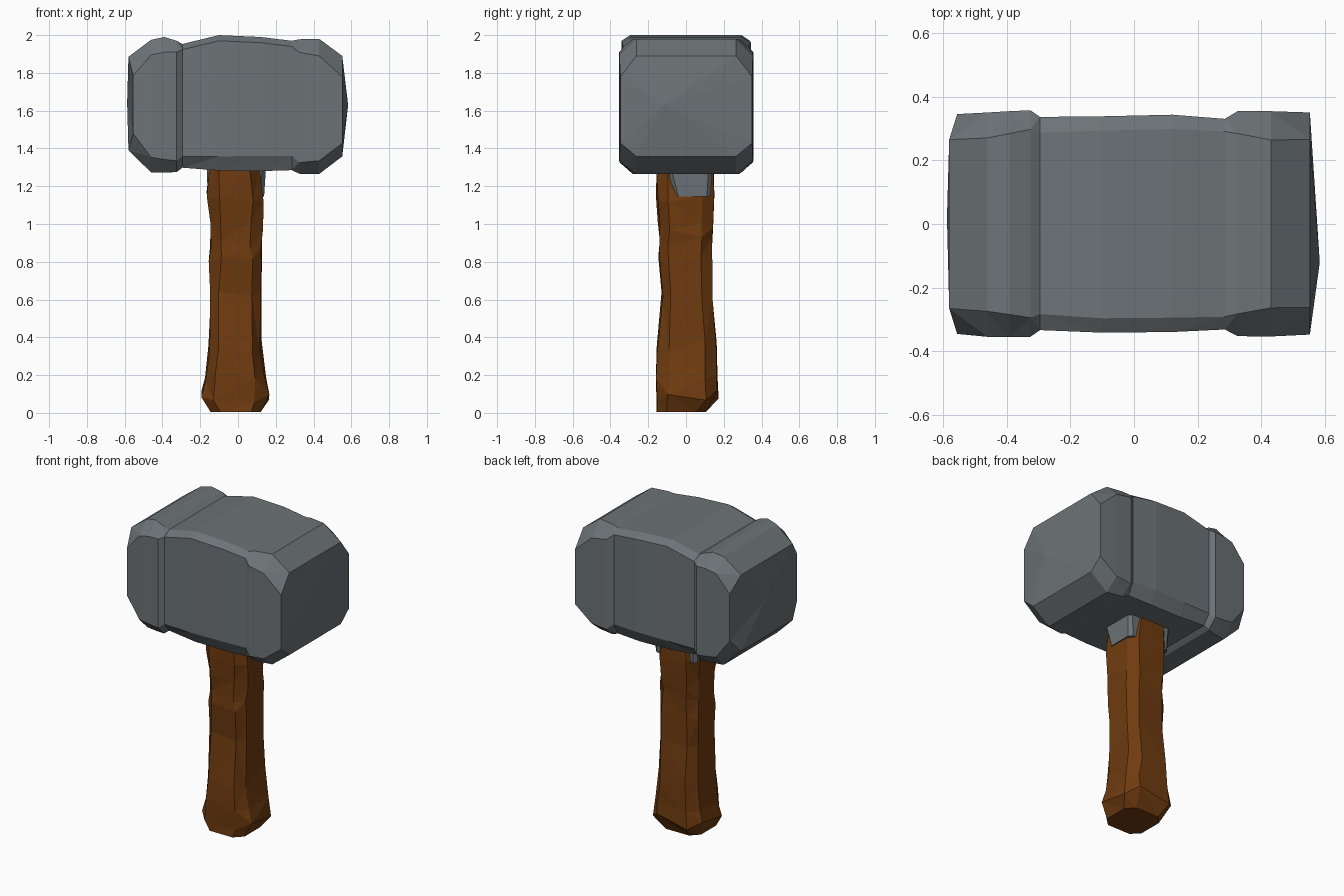
import bpy, bmesh, random
from mathutils import Vector

random.seed(4)


def material(name, rgb):
    m = bpy.data.materials.new(name)
    m.diffuse_color = (*rgb, 1)
    return m


stone = material("grey stone", (0.150, 0.172, 0.182))
wood = material("brown wood", (0.160, 0.044, 0.005))


def octagon(a0, a1, b0, b1, ca, cb0, cb1):
    """Chamfered rectangle; ca is the cut along a, cb0/cb1 the cuts along b."""
    return [(a1, b0 + cb0), (a1, b1 - cb1), (a1 - ca, b1), (a0 + ca, b1),
            (a0, b1 - cb1), (a0, b0 + cb0), (a0 + ca, b0), (a1 - ca, b0)]


def loft(name, rings, mat, start=None, end=None):
    """Skin a list of equal rings; close ends flat or onto a centre point."""
    bm = bmesh.new()
    vs = [[bm.verts.new(p) for p in r] for r in rings]
    n = len(rings[0])
    for a, b in zip(vs, vs[1:]):
        for i in range(n):
            j = (i + 1) % n
            bm.faces.new((a[i], a[j], b[j], b[i]))
    for ring, tip in ((vs[0], start), (vs[-1], end)):
        if tip is None:
            bm.faces.new(ring)
        else:
            t = bm.verts.new(tip)
            for i in range(n):
                bm.faces.new((ring[i], ring[(i + 1) % n], t))
    bmesh.ops.triangulate(bm, faces=bm.faces[:])
    bmesh.ops.recalc_face_normals(bm, faces=bm.faces[:])
    me = bpy.data.meshes.new(name)
    bm.to_mesh(me)
    bm.free()
    me.materials.append(mat)
    ob = bpy.data.objects.new(name, me)
    bpy.context.collection.objects.link(ob)
    return ob


# Hammer head: x, y low/high, z low/high, cut y, cut z bottom, cut z top
head = [
    (-0.580, -0.345, 0.345, 1.390, 1.885, 0.08, 0.09, 0.10),
    (-0.460, -0.354, 0.350, 1.273, 1.975, 0.08, 0.08, 0.08),
    (-0.390, -0.354, 0.354, 1.272, 1.990, 0.07, 0.07, 0.08),
    (-0.325, -0.354, 0.357, 1.275, 1.970, 0.06, 0.06, 0.06),
    (-0.295, -0.333, 0.336, 1.298, 1.953, 0.05, 0.06, 0.03),
    (-0.100, -0.341, 0.338, 1.283, 2.000, 0.045, 0.075, 0.03),
    (0.120, -0.339, 0.343, 1.280, 1.990, 0.045, 0.08, 0.03),
    (0.285, -0.331, 0.330, 1.285, 1.970, 0.04, 0.075, 0.03),
    (0.325, -0.352, 0.354, 1.266, 1.978, 0.07, 0.06, 0.07),
    (0.430, -0.353, 0.354, 1.265, 1.980, 0.09, 0.07, 0.09),
    (0.552, -0.347, 0.350, 1.358, 1.890, 0.085, 0.07, 0.11),
]
rings = []
for x, *cut in head:
    ring = [Vector((x, y, z)) for y, z in octagon(*cut)]
    for i in (0, 1, 4, 5):          # side edges of the left face sit further in
        ring[i].x += 0.025 if x < -0.5 else 0
    rings.append(ring)
loft("hammer_head", rings, stone, (-0.587, 0.02, 1.64), (0.583, -0.12, 1.63))

# Handle: z, x low/high, y low/high
handle = [
    (0.005, -0.145, 0.120, -0.155, 0.105),
    (0.090, -0.200, 0.160, -0.156, 0.172),
    (0.200, -0.172, 0.148, -0.154, 0.165),
    (0.350, -0.155, 0.122, -0.150, 0.155),
    (0.620, -0.148, 0.126, -0.130, 0.142),
    (0.800, -0.148, 0.128, -0.145, 0.140),
    (0.900, -0.150, 0.122, -0.146, 0.134),
    (1.000, -0.150, 0.125, -0.145, 0.136),
    (1.150, -0.158, 0.136, -0.155, 0.146),
    (1.300, -0.152, 0.112, -0.157, 0.146),
]
rings = []
for k, (z, x0, x1, y0, y1) in enumerate(handle):
    cx, cy = (x1 - x0) * 0.19, (y1 - y0) * 0.2
    ring = []
    for x, y in octagon(x0, x1, y0, y1, cx, cy, cy):
        j = 0 if k in (0, len(handle) - 1) else 1
        ring.append((x + j * random.uniform(-0.008, 0.008),
                     y + j * random.uniform(-0.008, 0.008),
                     z + j * random.uniform(-0.035, 0.035)))
    rings.append(ring)
loft("handle", rings, wood)

# Stone collar showing on both sides of the handle under the head
collar = [(1.145, -0.160, 0.138, -0.06, 0.13), (1.300, -0.166, 0.148, -0.10, 0.14)]
loft("collar", [[(x, y, z) for x, y in octagon(x0, x1, y0, y1, 0.02, 0.02, 0.02)]
                for z, x0, x1, y0, y1 in collar], stone)
